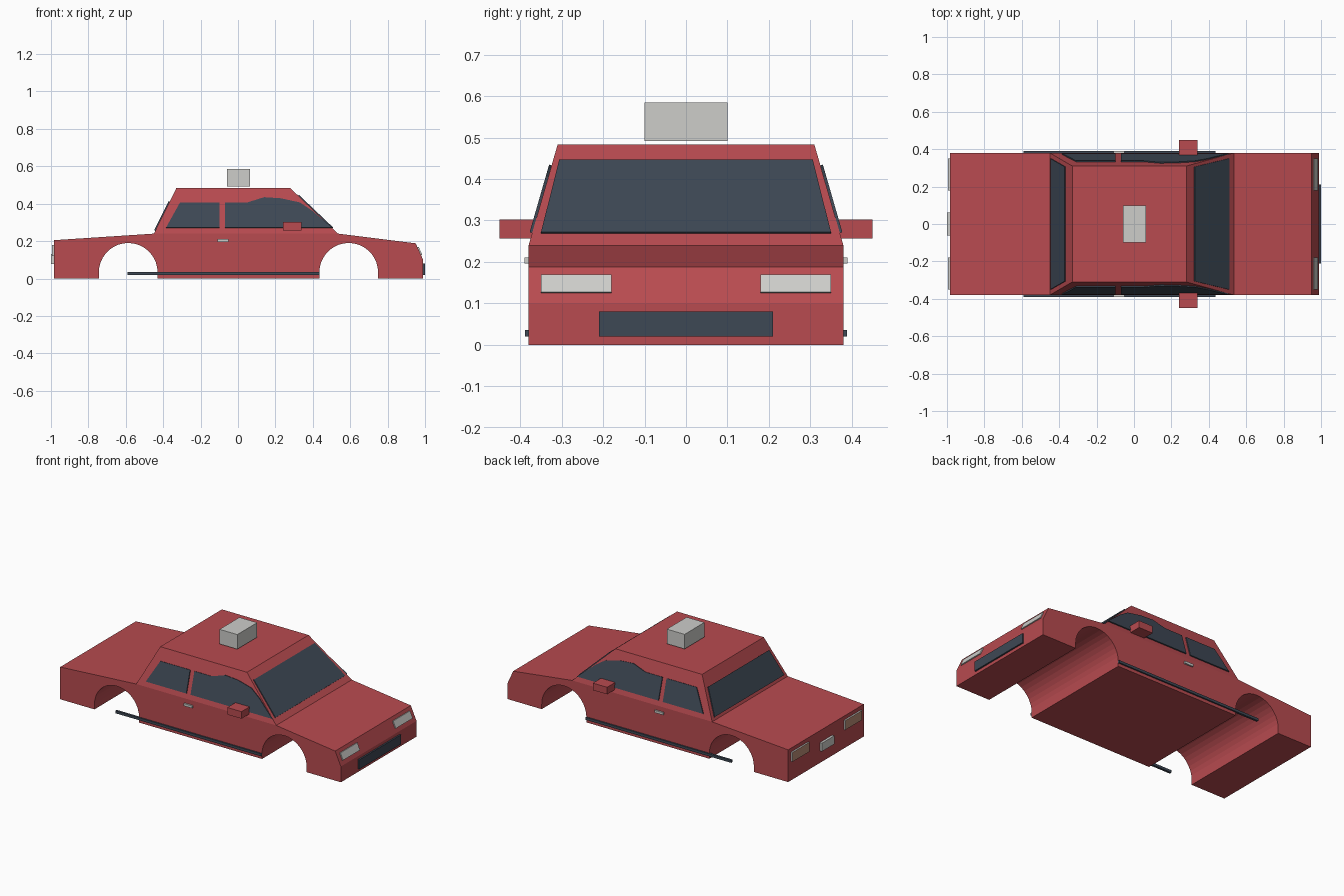
import bpy, bmesh, math
from mathutils import Vector

cube = bpy.data.objects.get("Cube")
if cube:
    bpy.data.objects.remove(cube, do_unlink=True)


def material(name, rgb):
    m = bpy.data.materials.new(name)
    m.use_nodes = True
    m.diffuse_color = (*rgb, 1)
    m.node_tree.nodes["Principled BSDF"].inputs["Base Color"].default_value = (*rgb, 1)
    return m


RED = material("body red", (0.48, 0.07, 0.08))
GLASS = material("dark blue grey", (0.048, 0.065, 0.09))
GREY = material("light grey", (0.61, 0.61, 0.59))
TAN = material("tail light tan", (0.5, 0.27, 0.18))


def prism(name, ring, shift, mat):
    """Extrude a closed outline along a vector."""
    bm = bmesh.new()
    a = [bm.verts.new(p) for p in ring]
    b = [bm.verts.new(Vector(p) + Vector(shift)) for p in ring]
    bm.faces.new(a)
    bm.faces.new(b[::-1])
    for i in range(len(a)):
        j = (i + 1) % len(a)
        bm.faces.new((a[i], b[i], b[j], a[j]))
    bmesh.ops.recalc_face_normals(bm, faces=bm.faces)
    me = bpy.data.meshes.new(name)
    bm.to_mesh(me)
    bm.free()
    me.materials.append(mat)
    ob = bpy.data.objects.new(name, me)
    bpy.context.collection.objects.link(ob)
    return ob


def box(name, x, y, z, mat):
    ring = [(x[0], y[0], z[0]), (x[1], y[0], z[0]), (x[1], y[1], z[0]), (x[0], y[1], z[0])]
    return prism(name, ring, (0, 0, z[1] - z[0]), mat)


SIDES = (("left", 1), ("right", -1))
HALF, BELT, ROOF, ROOF_HALF = 0.38, 0.24, 0.483, 0.31


# Lower body: side profile with two wheel arches
def arch(cx, r=0.157, cz=0.033, n=18):
    pts = [(cx - r, 0)]
    for i in range(n + 1):
        t = math.pi * (1 - i / n)
        pts.append((cx + r * math.cos(t), cz + r * math.sin(t)))
    return pts + [(cx + r, 0)]


profile = [(-0.985, 0)] + arch(-0.587) + arch(0.592)
profile += [(0.99, 0), (0.99, 0.1), (0.95, 0.188), (0.535, BELT), (-0.45, BELT), (-0.985, 0.205)]
prism("lower_body", [(x, -HALF, z) for x, z in profile], (0, 2 * HALF, 0), RED)

# Cabin: block tapered towards the roof
cabin = box("cabin", (-0.45, 0.535), (-HALF, HALF), (BELT, ROOF), RED)
for v in cabin.data.vertices:
    if v.co.z > 0.4:
        v.co.x = 0.28 if v.co.x > 0 else -0.33
        v.co.y = math.copysign(ROOF_HALF, v.co.y)


# Position on the sloping cabin walls at a given height
def slope(z, low, high):
    return low + (high - low) * (z - BELT) / (ROOF - BELT)


# Windscreen and rear window
def end_window(name, low, high, z0, z1, out):
    x0, x1 = slope(z0, low, high), slope(z1, low, high)
    ring = [(x0, -0.35, z0), (x0, 0.35, z0), (x1, 0.306, z1), (x1, -0.306, z1)]
    prism(name, ring, (out, 0, 0.004), GLASS)


end_window("windscreen", 0.535, 0.28, 0.268, 0.443, 0.004)
end_window("rear_window", -0.45, -0.33, 0.255, 0.41, -0.005)

rear_glass = [(-0.385, 0.27), (-0.10, 0.27), (-0.10, 0.405), (-0.31, 0.405)]
front_glass = [(-0.07, 0.27), (0.505, 0.27), (0.395, 0.362), (0.33, 0.405), (0.23, 0.427),
               (0.14, 0.433), (0.05, 0.405), (-0.07, 0.405)]

for side, s in SIDES:
    # Side windows
    for name, outline in (("rear", rear_glass), ("front", front_glass)):
        ring = [(x, s * slope(z, HALF, ROOF_HALF), z) for x, z in outline]
        prism(f"{side}_{name}_side_window", ring, (0, s * 0.006, 0.002), GLASS)
    # Sill trim, door handle and mirror
    box(f"{side}_sill_trim", (-0.59, 0.435), (s * 0.375, s * 0.389), (0.02, 0.036), GLASS)
    box(f"{side}_door_handle", (-0.11, -0.05), (s * 0.375, s * 0.39), (0.196, 0.211), GREY)
    box(f"{side}_mirror", (0.24, 0.34), (s * 0.365, s * 0.45), (0.257, 0.302), RED)
    # Headlight lying on the sloping nose
    ring = [(0.977, s * 0.18, 0.125), (0.977, s * 0.35, 0.125),
            (0.958, s * 0.35, 0.167), (0.958, s * 0.18, 0.167)]
    prism(f"{side}_headlight", ring, (0.008, 0, 0.002), GREY)
    # Tail light: grey housing, tan lens facing backwards
    light = box(f"{side}_tail_light", (-0.995, -0.98), (s * 0.18, s * 0.35), (0.12, 0.18), GREY)
    light.data.materials.append(TAN)
    for f in light.data.polygons:
        if f.normal.x < -0.9:
            f.material_index = 1

# Grille, rear plate and roof sign
box("front_grille", (0.98, 1.0), (-0.21, 0.21), (0.02, 0.08), GLASS)
box("rear_plate", (-1.0, -0.98), (-0.062, 0.062), (0.077, 0.13), GREY)
box("roof_sign", (-0.06, 0.065), (-0.1, 0.1), (0.492, 0.585), GREY)
